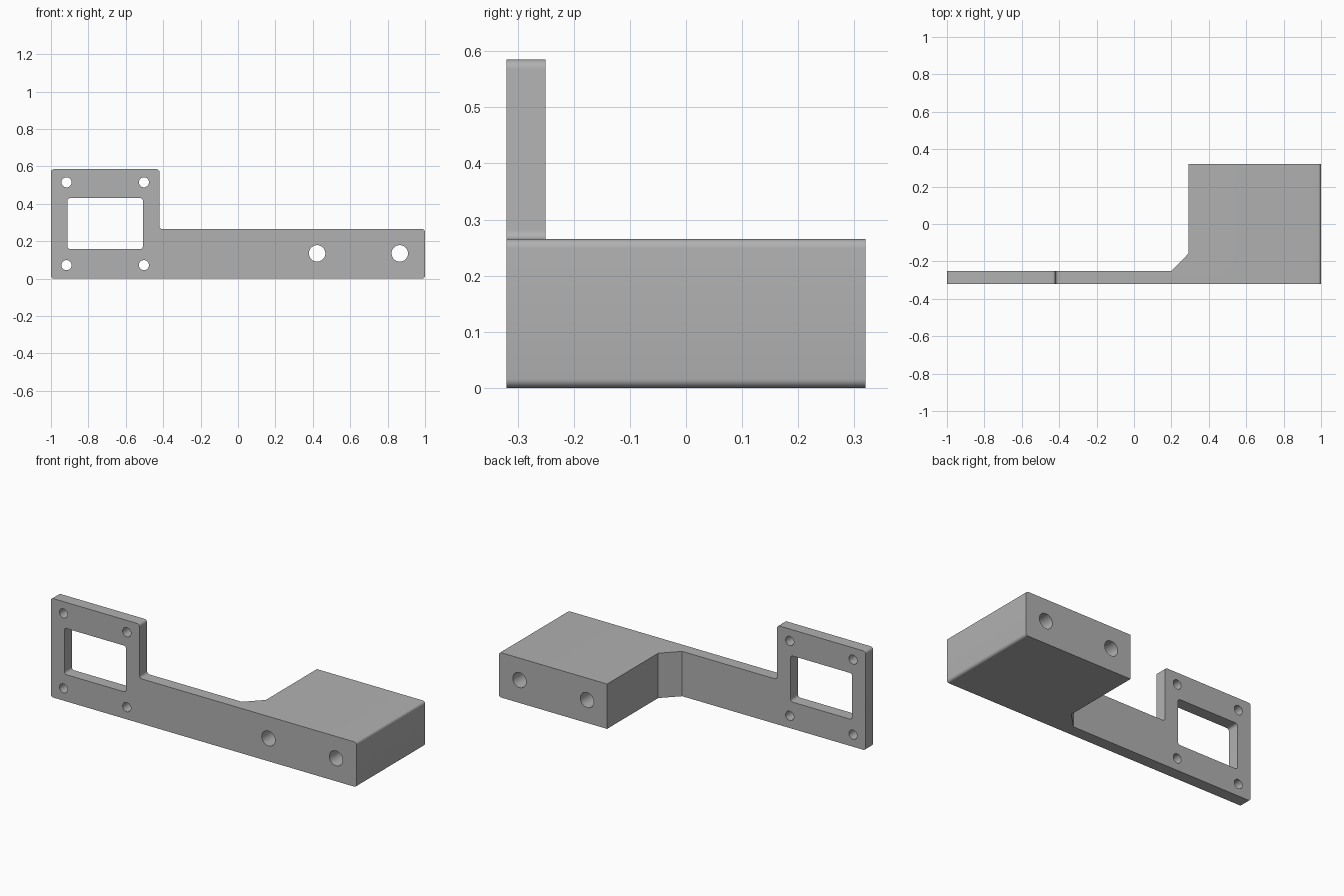
import bpy, bmesh, math
from mathutils import Vector

if "Cube" in bpy.data.objects:
    bpy.data.objects.remove(bpy.data.objects["Cube"], do_unlink=True)

FRONT, BACK = -0.32, 0.32
PLATE_BACK = -0.25
ROUND = 0.016

grey = bpy.data.materials.new("plain grey")
grey.use_nodes = True
grey.diffuse_color = (0.44, 0.44, 0.44, 1)
grey.node_tree.nodes["Principled BSDF"].inputs["Base Color"].default_value = grey.diffuse_color


def rounded(corners, r=ROUND, steps=6):
    """Replace each right-angled corner of an outline with an arc."""
    pts = [Vector(c) for c in corners]
    out = []
    for i, p in enumerate(pts):
        d1 = (pts[i - 1] - p).normalized()
        d2 = (pts[(i + 1) % len(pts)] - p).normalized()
        centre = p + (d1 + d2) * r
        for k in range(steps + 1):
            a = math.pi / 2 * k / steps
            out.append(centre - (d2 * math.cos(a) + d1 * math.sin(a)) * r)
    return out


def circle(x, z, r, n=32):
    return [(x + r * math.cos(math.tau * k / n), z + r * math.sin(math.tau * k / n)) for k in range(n)]


def prism(name, outline, start, end, along="Y"):
    """Extrude an outline along y (outline in x, z) or along z (outline in x, y)."""
    bm = bmesh.new()
    place = (lambda a, b: (a, start, b)) if along == "Y" else (lambda a, b: (a, b, start))
    face = bm.faces.new([bm.verts.new(place(*p)) for p in outline])
    grown = bmesh.ops.extrude_face_region(bm, geom=[face])["geom"]
    shift = Vector((0, end - start, 0) if along == "Y" else (0, 0, end - start))
    bmesh.ops.translate(bm, vec=shift, verts=[g for g in grown if isinstance(g, bmesh.types.BMVert)])
    bmesh.ops.recalc_face_normals(bm, faces=bm.faces)
    mesh = bpy.data.meshes.new(name)
    bm.to_mesh(mesh)
    bm.free()
    mesh.materials.append(grey)
    ob = bpy.data.objects.new(name, mesh)
    bpy.context.collection.objects.link(ob)
    return ob


# Bracket body: arm with the raised frame, extruded to the full block depth
bracket = prism("mounting_bracket", rounded([
    (-1, 0), (1, 0), (1, 0.265), (-0.42, 0.265), (-0.42, 0.585), (-1, 0.585)]), FRONT, BACK)

# Space behind the thin plate, leaving the block and its diagonal gusset
cutters = [prism("rear_cutter", [
    (-1.2, PLATE_BACK), (0.2, PLATE_BACK), (0.292, -0.157), (0.292, 0.5), (-1.2, 0.5)], -0.2, 0.8, "Z")]

# Window in the frame
cutters.append(prism("window_cutter", rounded([
    (-0.912, 0.158), (-0.508, 0.158), (-0.508, 0.431), (-0.912, 0.431)]), -0.5, 0.5))

# Four small frame holes and two larger holes through the block
holes = [(x, z, 0.027) for x in (-0.917, -0.503) for z in (0.072, 0.515)]
holes += [(x, 0.135, 0.044) for x in (0.423, 0.865)]
for x, z, r in holes:
    cutters.append(prism("hole_cutter", circle(x, z, r), -0.5, 0.5))

bpy.ops.object.select_all(action="DESELECT")
bpy.context.view_layer.objects.active = bracket
bracket.select_set(True)
for cutter in cutters:
    cutter.hide_render = True
    mod = bracket.modifiers.new("cut", "BOOLEAN")
    mod.operation, mod.solver, mod.object = "DIFFERENCE", "EXACT", cutter
    bpy.ops.object.modifier_apply(modifier=mod.name)
    bpy.data.objects.remove(cutter, do_unlink=True)

bpy.ops.object.shade_smooth_by_angle(angle=math.radians(30))
